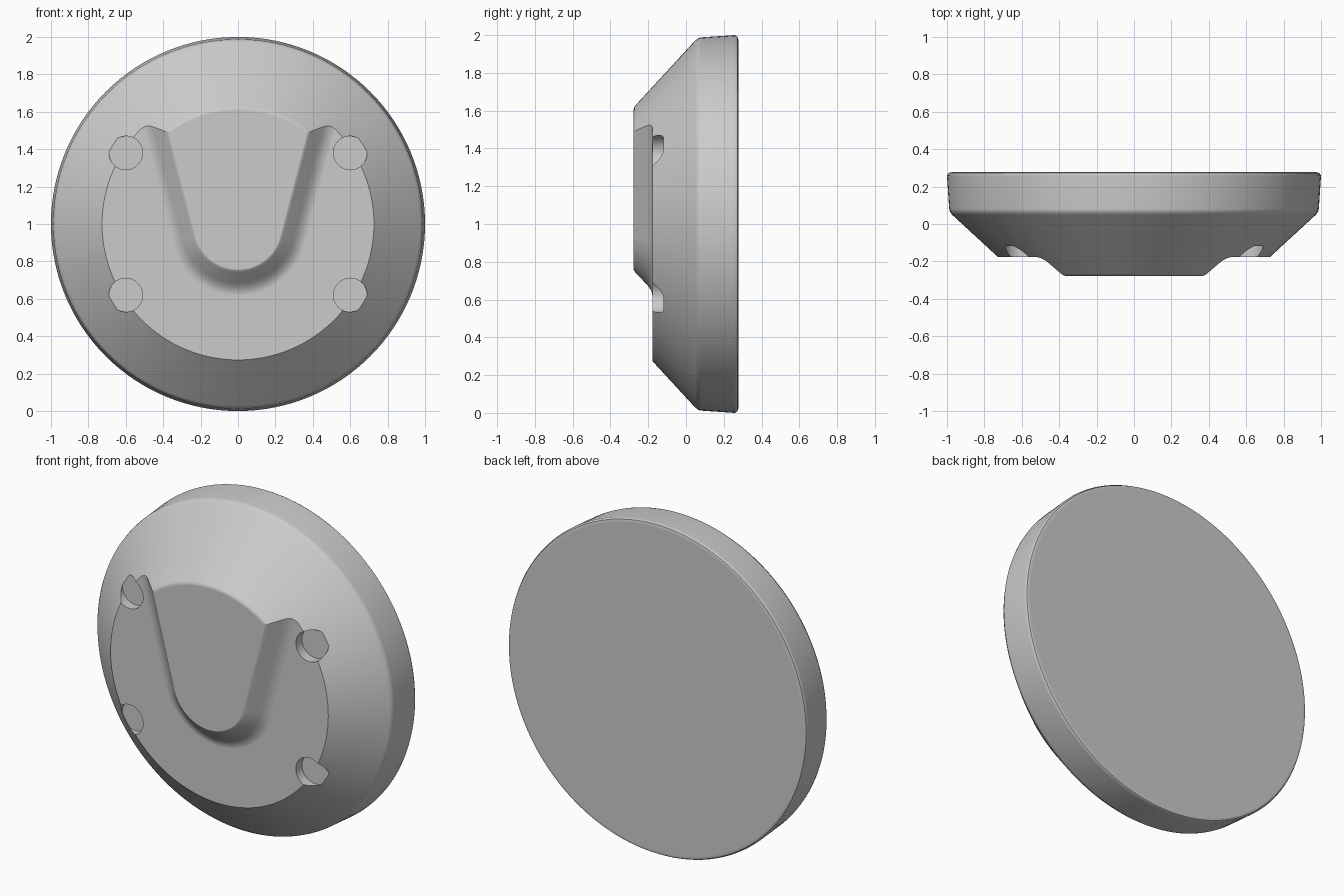
import bpy
import bmesh
from math import sin, cos, pi, atan2, hypot

if "Cube" in bpy.data.objects:
    bpy.data.objects.remove(bpy.data.objects["Cube"], do_unlink=True)

grey = bpy.data.materials.new("plain grey")
grey.use_nodes = True
grey.diffuse_color = (0.6, 0.6, 0.6, 1)
grey.node_tree.nodes["Principled BSDF"].inputs["Base Color"].default_value = (0.6, 0.6, 0.6, 1)


def loft(name, rings):
    """Solid through a stack of closed rings with flat end caps."""
    bm = bmesh.new()
    rows = [[bm.verts.new(p) for p in ring] for ring in rings]
    n = len(rows[0])
    for a, b in zip(rows, rows[1:]):
        for i in range(n):
            j = (i + 1) % n
            bm.faces.new((a[i], a[j], b[j], b[i]))
    bm.faces.new(rows[0])
    bm.faces.new(rows[-1])
    bmesh.ops.recalc_face_normals(bm, faces=bm.faces)
    mesh = bpy.data.meshes.new(name)
    bm.to_mesh(mesh)
    bm.free()
    mesh.materials.append(grey)
    ob = bpy.data.objects.new(name, mesh)
    bpy.context.collection.objects.link(ob)
    return ob


def circle(r, y, cx=0, cz=1, n=128):
    return [(cx + r * cos(2 * pi * i / n), y, cz + r * sin(2 * pi * i / n)) for i in range(n)]


def u_outline(offset, y):
    """Flared U whose arms run off past the top of the disc."""
    cz, radius, tilt = 0.99, 0.245 + offset, atan2(0.26, 1)
    steps, arm = 32, 1.2
    start, end = pi + tilt, 2 * pi - tilt
    arc = [start + (end - start) * i / steps for i in range(steps + 1)]
    pts = [(radius * cos(a), y, cz + radius * sin(a)) for a in arc]
    (lx, _, lz), (rx, _, rz) = pts[0], pts[-1]
    dx, dz = arm * sin(tilt), arm * cos(tilt)
    return [(lx - dx, y, lz + dz)] + pts + [(rx + dx, y, rz + dz)]


def cut(target, tool):
    """Subtract tool from target and remove the tool."""
    tool.hide_render = True
    mod = target.modifiers.new("cut", 'BOOLEAN')
    mod.operation, mod.solver, mod.object = 'DIFFERENCE', 'EXACT', tool
    bpy.context.view_layer.objects.active = target
    bpy.ops.object.modifier_apply(modifier=mod.name)
    bpy.data.objects.remove(tool, do_unlink=True)


# Disc with rounded rim and conical front
profile = [(0.975, 0.277), (0.992, 0.272), (1.0, 0.258), (0.988, 0.08), (0.984, 0.065),
           (0.973, 0.05), (0.629, -0.267), (0.621, -0.273), (0.608, -0.277)]
body = loft("disc_body", [circle(r, y) for r, y in profile])

# Recess around the raised U-shaped pad, with filleted foot
recess = loft("recess_cutter", [[(-1.3, y, -0.3), (1.3, y, -0.3), (1.3, y, 1.9), (-1.3, y, 1.9)]
                                for y in (-0.45, -0.177)])
levels = [(-0.02, -0.5), (-0.02, -0.28), (-0.008, -0.275), (0.003, -0.268), (0.058, -0.214),
          (0.072, -0.201), (0.088, -0.19), (0.105, -0.182), (0.128, -0.177), (0.14, -0.17)]
cut(recess, loft("pad_cutter", [u_outline(d, y) for d, y in levels]))
cut(body, recess)

# Four shallow round sockets
for sx in (-1, 1):
    for sz in (-1, 1):
        cut(body, loft("socket_cutter", [circle(0.09, y, 0.6 * sx, 1 + 0.38 * sz, 40)
                                         for y in (-0.4, -0.118)]))

# Smooth shading with crisp creases
bpy.ops.object.select_all(action='DESELECT')
body.select_set(True)
bpy.context.view_layer.objects.active = body
bpy.ops.object.shade_smooth_by_angle(angle=0.6)
weighted = body.modifiers.new("weighted_normals", 'WEIGHTED_NORMAL')
weighted.keep_sharp = True
